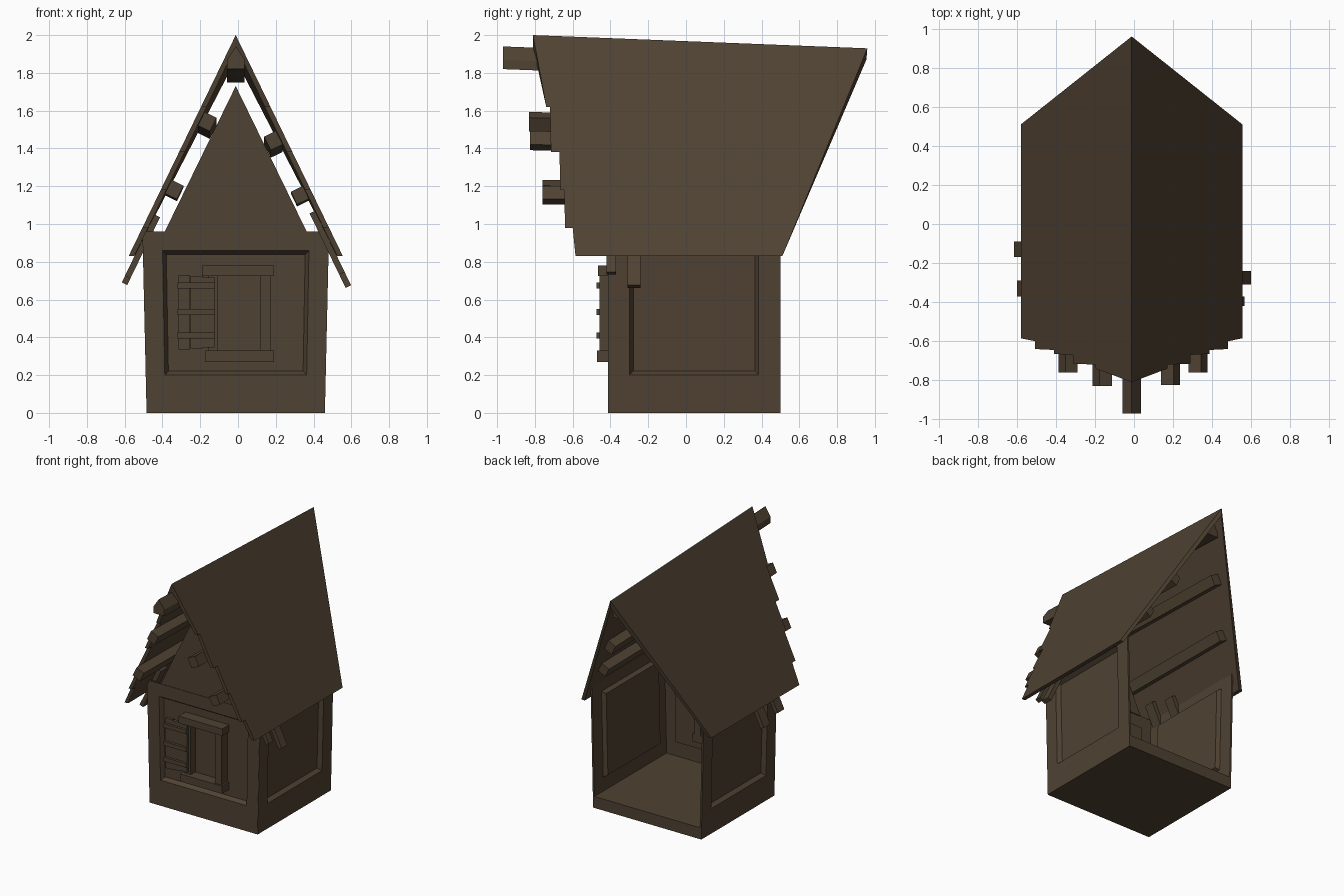
import bpy, bmesh, math
from mathutils import Vector, Matrix

if "Cube" in bpy.data.objects:
    bpy.data.objects.remove(bpy.data.objects["Cube"])

CX = -0.012                      # centre line of the house
RIDGE, EAVE, HALF = 2.0, 0.83, 0.567

wood = bpy.data.materials.new("dark brown wood")
wood.diffuse_color = (0.078, 0.054, 0.032, 1)
wood.use_nodes = True
wood.node_tree.nodes["Principled BSDF"].inputs["Base Color"].default_value = wood.diffuse_color


def finish(name, verts, faces, fix=True):
    me = bpy.data.meshes.new(name)
    bm = bmesh.new()
    vs = [bm.verts.new(v) for v in verts]
    for f in faces:
        bm.faces.new([vs[i] for i in f])
    if fix:
        bmesh.ops.recalc_face_normals(bm, faces=bm.faces)
    bm.to_mesh(me)
    bm.free()
    me.materials.append(wood)
    ob = bpy.data.objects.new(name, me)
    bpy.context.collection.objects.link(ob)
    return ob


def prism(name, a, b):
    """Solid between two matching outlines."""
    n = len(a)
    faces = [list(range(n)), list(range(2 * n - 1, n - 1, -1))]
    faces += [[i, (i + 1) % n, (i + 1) % n + n, i + n] for i in range(n)]
    return finish(name, a + b, faces)


def box(name, x0, x1, y0, y1, z0, z1):
    ring = [(x0, z0), (x1, z0), (x1, z1), (x0, z1)]
    return prism(name, [(x, y0, z) for x, z in ring], [(x, y1, z) for x, z in ring])


def wall(name, place, outer, inset):
    """Wall with a recessed panel; place(u, z, depth) gives the 3D point."""
    def rect(r, g, d):
        u0, u1, z0, z1 = r
        return [place(u, z, d) for u, z in
                ((u0 + g, z0 + g), (u1 - g, z0 + g), (u1 - g, z1 - g), (u0 + g, z1 - g))]
    verts = rect(outer, 0, 0) + rect(inset, 0, 0) + rect(inset, 0.018, 0.03)
    faces = [[8, 9, 10, 11]]
    for k in (0, 4):
        faces += [[k + i, k + (i + 1) % 4, k + 4 + (i + 1) % 4, k + 4 + i] for i in range(4)]
    ob = finish(name, verts, faces)
    m = ob.modifiers.new("thickness", 'SOLIDIFY')
    m.thickness, m.offset = 0.014, 0
    return ob


def flare(z):
    return 0.47 + 0.022 * z / 0.96


# Body: floor, front wall, two side walls; the back is open
box("floor", CX - 0.47, CX + 0.47, -0.41, 0.5, 0, 0.09)
wall("front_wall", lambda u, z, d: (CX + u * flare(z) / 0.485, -0.405 + d, z),
     (-0.485, 0.485, 0, 0.96), (-0.385, 0.385, 0.2, 0.86))
for s, side in ((-1, "left"), (1, "right")):
    wall(side + "_wall", lambda u, z, d: (CX + s * (flare(z) - d - 0.005), u, z),
         (-0.41, 0.5, 0, 0.96), (-0.3, 0.385, 0.2, 0.87))

# Gable
tri = [(CX - 0.378, 0.955), (CX + 0.378, 0.955), (CX, 1.73)]
prism("front_gable", [(x, -0.408, z) for x, z in tri], [(x, -0.39, z) for x, z in tri])


# Roof halves with a stepped front edge and a raked back edge
def roof_x(z):
    return HALF * (RIDGE - z) / (RIDGE - EAVE)


edge = [(2.0, -0.81), (1.62, -0.74), (1.62, -0.72), (1.38, -0.715), (1.38, -0.67),
        (1.18, -0.665), (1.18, -0.645), (0.98, -0.64), (0.98, -0.6), (0.83, -0.585)]
for s, side in ((-1, "left"), (1, "right")):
    top = [(CX + s * roof_x(z), y, z) for z, y in edge]
    low = [(CX, y, z - 0.06) if z == 2.0 else (CX + s * (roof_x(z) - 0.03), y, z)
           for z, y in edge]
    top += [(CX + s * HALF, 0.51, EAVE), (CX, 0.96, 1.93)]
    low += [(CX + s * (HALF - 0.03), 0.51, EAVE), (CX, 0.955, 1.87)]
    prism(side + "_roof", top, low)

# Ridge beam, dropping slightly to the back
pent = [(-0.047, 1.82), (0.047, 1.82), (0.047, 1.87), (0, 1.94), (-0.047, 1.87)]
prism("ridge_beam", [(CX + x, -0.97, z) for x, z in pent],
      [(CX + x, 0.86, z - 0.07) for x, z in pent])


# Parts lying along the roof slope
def slope_bar(name, s, z, gap, length, thick, y0, y1, drop=0.0):
    down = Vector((s * HALF, 0, EAVE - RIDGE)).normalized()
    out = Vector((s * (RIDGE - EAVE), 0, HALF)).normalized()
    c = Vector((CX + s * roof_x(z), 0, z)) - out * gap
    ring = [c + down * a * length / 2 + out * b * thick / 2
            for a, b in ((-1, -1), (1, -1), (1, 1), (-1, 1))]
    prism(name, [v + Vector((0, y0, 0)) for v in ring],
          [v + Vector((0, y1, -drop)) for v in ring])


# Purlins
for name, s, z, size, y0, y1 in (
        ("left_upper_purlin", -1, 1.57, 0.08, -0.83, 0.72),
        ("right_upper_purlin", 1, 1.47, 0.08, -0.825, 0.68),
        ("left_lower_purlin", -1, 1.21, 0.08, -0.76, 0.57),
        ("right_lower_purlin", 1, 1.18, 0.075, -0.76, 0.56)):
    slope_bar(name, s, z, 0.064, size, 0.07, y0, y1, 0.04 if z > 1.4 else 0.01)

# Rafter tails poking out below the eaves
for name, s, zc, y0, y1 in (
        ("left_rafter_tail_a", -1, 0.865, -0.17, -0.09),
        ("left_rafter_tail_b", -1, 0.90, -0.37, -0.29),
        ("right_rafter_tail_a", 1, 0.85, -0.31, -0.24),
        ("right_rafter_tail_b", 1, 0.92, -0.42, -0.37)):
    slope_bar(name, s, zc, 0.044, 0.36, 0.032, y0, y1)

# Window frame
box("window_lintel", -0.19, 0.19, -0.467, -0.35, 0.725, 0.78)
box("window_sill", -0.175, 0.19, -0.47, -0.35, 0.27, 0.33)
box("window_right_jamb", 0.12, 0.175, -0.458, -0.35, 0.33, 0.725)
box("window_left_jamb", -0.16, -0.105, -0.44, -0.35, 0.33, 0.725)

# Open shutter: three boards and three battens
for i in range(3):
    x = -0.315 + i * 0.064
    box("shutter_board_%d" % i, x, x + 0.062, -0.455, -0.43, 0.335 + 0.006 * i, 0.73 - 0.006 * i)
for z in (0.41, 0.535, 0.675):
    box("shutter_batten", -0.32, -0.122, -0.475, -0.454, z - 0.016, z + 0.016)
